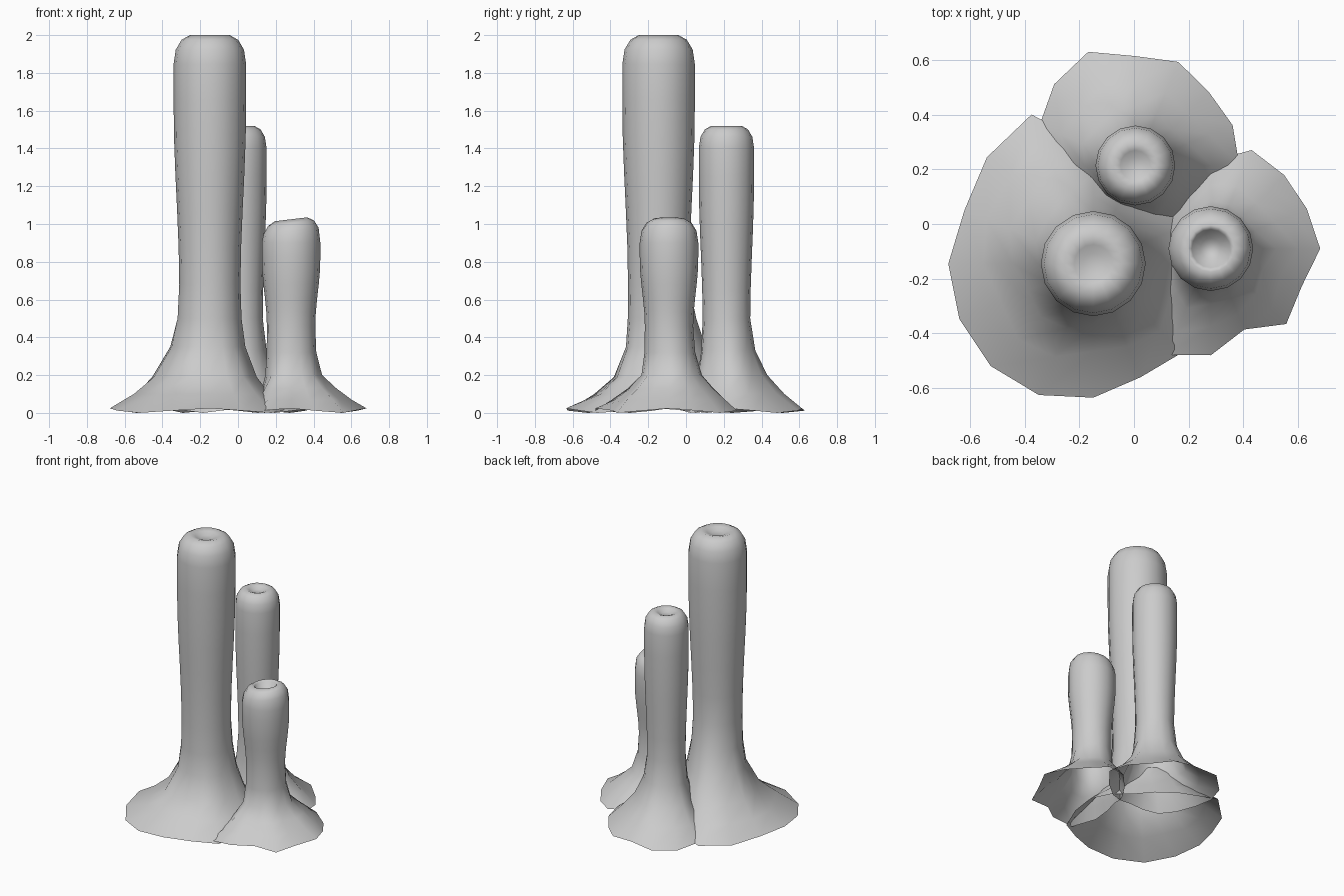
import bpy, bmesh, math

SIDES = 16

cube = bpy.data.objects.get("Cube")
if cube:
    bpy.data.objects.remove(cube, do_unlink=True)

grey = bpy.data.materials.new("plain_grey")
grey.use_nodes = True
colour = (0.6, 0.6, 0.6, 1)
grey.diffuse_color = colour
grey.node_tree.nodes["Principled BSDF"].inputs["Base Color"].default_value = colour


def tube(name, centre, height, neck, head, flare_top, flare, hem, pit, tuck=0, tilt=0):
    """Hollow column: ragged flared foot, narrow neck, swollen rounded head with a pit.
    tuck draws the foot in at the front and thickens it at the back."""
    bm = bmesh.new()
    rings = []

    def ring(z, radius, lean=0):
        verts = []
        for i in range(SIDES):
            a = math.tau * i / SIDES
            r = radius(i, a)
            x = r * math.cos(a)
            verts.append(bm.verts.new((centre[0] + x, centre[1] + r * math.sin(a),
                                       (z(a) if callable(z) else z) + lean * x)))
        rings.append(verts)

    def foot_radius(i, a, t):
        t = t ** (1 + tuck * (0.85 - math.sin(a)))
        return neck + (hem[i] - neck) * (t + 0.25 * t * (1 - t) * math.sin(5 * a))

    # Flared foot, open underneath, with soft folds between the lobes
    ring(lambda a: 0.012 + 0.012 * math.cos(4 * a), lambda i, a: hem[i])
    for z, t in flare:
        ring(z, lambda i, a: foot_radius(i, a, t))
    # Column swelling gently from neck to head
    shoulder = height - 0.8 * head
    for k in range(7):
        u = k / 6
        s = min(1, u / 0.8)
        swell = s * s * (3 - 2 * s)
        ring(flare_top + (shoulder - flare_top) * u,
             lambda i, a: neck + (head - neck) * swell)
    # Rounded rim, then the pit
    pit_radius, pit_depth = pit
    for drop, s in ((0.4, 0.94), (0.13, 0.78), (0.0, 0.55)):
        ring(height - drop * head, lambda i, a: head * s, tilt)
    ring(height - 0.01, lambda i, a: pit_radius, tilt)
    ring(height - pit_depth, lambda i, a: pit_radius * 0.55, tilt)

    for low, high in zip(rings, rings[1:]):
        for i in range(SIDES):
            j = (i + 1) % SIDES
            bm.faces.new((low[i], low[j], high[j], high[i]))
    bm.faces.new(rings[-1])
    for face in bm.faces:
        face.smooth = True

    mesh = bpy.data.meshes.new(name)
    bm.to_mesh(mesh)
    bm.free()
    mesh.materials.append(grey)
    obj = bpy.data.objects.new(name, mesh)
    bpy.context.collection.objects.link(obj)
    return obj


# Hem radii run anticlockwise from +x
tube("tall_tube", (-0.149, -0.145), 2.0, 0.162, 0.192, 0.68,
     ((0.1, 0.76), (0.19, 0.52), (0.35, 0.24), (0.5, 0.09)),
     (.4, .38, .36, .38, .43, .59, .55, .51, .53, .53, .53, .52, .49, .45, .46, .42),
     (0.07, 0.025), tuck=0.65)
tube("middle_tube", (0.005, 0.214), 1.52, 0.126, 0.146, 0.5,
     ((0.1, 0.6), (0.2, 0.28), (0.33, 0.08)),
     (.38, .385, .38, .41, .4, .45, .42, .38, .34, .3, .27, .25, .24, .25, .27, .31),
     (0.055, 0.025))
tube("short_tube", (0.281, -0.09), 1.025, 0.128, 0.155, 0.46,
     ((0.07, 0.75), (0.13, 0.48), (0.2, 0.19), (0.32, 0.04)),
     (.4, .38, .38, .39, .32, .24, .2, .19, .19, .22, .29, .42, .39, .32, .39, .36),
     (0.07, 0.11), tuck=0.25, tilt=0.12)
